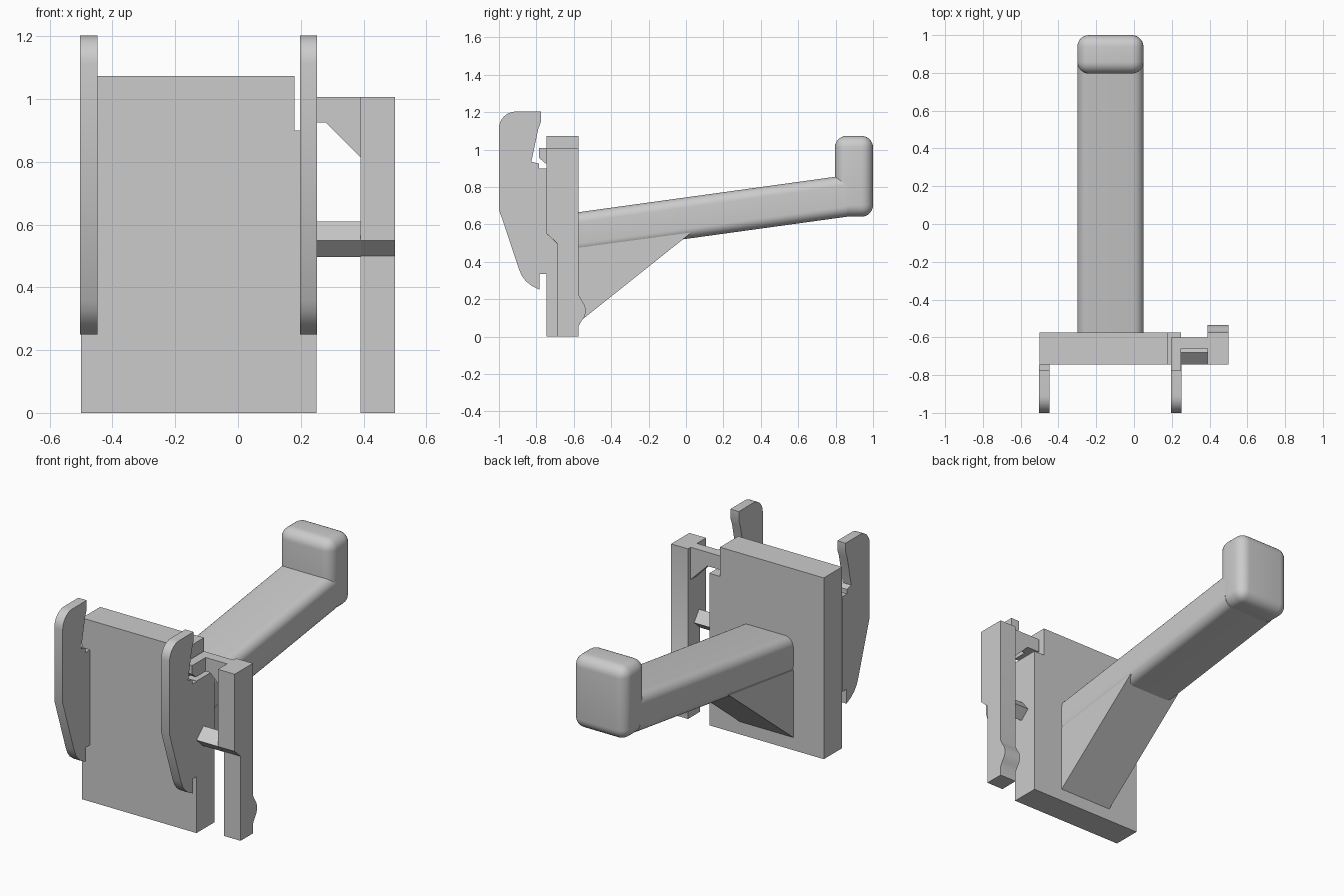
import bpy, bmesh, math
from mathutils import Vector

if "Cube" in bpy.data.objects:
    bpy.data.objects.remove(bpy.data.objects["Cube"])

grey = bpy.data.materials.new("plain grey")
grey.diffuse_color = (0.6, 0.6, 0.6, 1)
grey.use_nodes = True
grey.node_tree.nodes["Principled BSDF"].inputs["Base Color"].default_value = grey.diffuse_color


def finish(name, bm):
    bmesh.ops.recalc_face_normals(bm, faces=bm.faces)
    me = bpy.data.meshes.new(name)
    bm.to_mesh(me)
    bm.free()
    me.materials.append(grey)
    ob = bpy.data.objects.new(name, me)
    bpy.context.collection.objects.link(ob)
    bpy.ops.object.select_all(action='DESELECT')
    ob.select_set(True)
    bpy.context.view_layer.objects.active = ob
    bpy.ops.object.shade_smooth_by_angle(angle=math.radians(30))
    return ob


def prism(name, profile, start, sweep):
    """Sweep a closed profile; start maps a 2D point to 3D."""
    bm = bmesh.new()
    face = bm.faces.new([bm.verts.new(start(a, b)) for a, b in profile])
    ext = bmesh.ops.extrude_face_region(bm, geom=[face])
    moved = [v for v in ext["geom"] if isinstance(v, bmesh.types.BMVert)]
    bmesh.ops.translate(bm, verts=moved, vec=Vector(sweep))
    return finish(name, bm)


def side_prism(name, profile, x0, x1):
    return prism(name, profile, lambda y, z: (x0, y, z), (x1 - x0, 0, 0))


def front_prism(name, profile, y0, y1):
    return prism(name, profile, lambda x, z: (x, y0, z), (0, y1 - y0, 0))


def arc(cx, cy, r, a0, a1, n=8):
    return [(cx + r * math.cos(math.radians(a0 + (a1 - a0) * i / n)),
             cy + r * math.sin(math.radians(a0 + (a1 - a0) * i / n)))
            for i in range(n + 1)]


# Back plate with a notch in its upper corner
front_prism("back_plate", [(-0.5, 0), (0.25, 0), (0.25, 0.9), (0.18, 0.9),
                           (0.18, 1.073), (-0.5, 1.073)], -0.745, -0.575)

# Pair of rail hooks
hook = ([(-1, 0.68)] + arc(-0.91, 1.113, 0.09, 180, 90)
        + [(-0.775, 1.203), (-0.775, 1.15), (-0.79, 1.11), (-0.827, 0.935),
           (-0.787, 0.925), (-0.787, 0.898), (-0.745, 0.898),
           (-0.745, 0.335), (-0.783, 0.335), (-0.783, 0.25), (-0.823, 0.27),
           (-0.855, 0.295), (-0.878, 0.325), (-0.893, 0.36)])
for name, x in (("left_hook", -0.503), ("right_hook", 0.197)):
    side_prism(name, hook, x, x + 0.055)

# Latch bar with thumb bump
side_prism("latch_bar", [(-0.69, 0), (-0.69, 0.5), (-0.745, 0.55),
                         (-0.745, 1.007), (-0.575, 1.007), (-0.575, 0.225),
                         (-0.558, 0.195), (-0.54, 0.165), (-0.536, 0.14),
                         (-0.54, 0.11), (-0.558, 0.085), (-0.575, 0.055),
                         (-0.575, 0)], 0.39, 0.5)

# Bridge and locking tooth
front_prism("latch_bridge", [(0.197, 0.925), (0.28, 0.925), (0.39, 0.815),
                             (0.39, 1.007), (0.197, 1.007)], -0.66, -0.6)
side_prism("latch_tooth", [(-0.66, 0.925), (-0.75, 0.925), (-0.785, 0.955),
                           (-0.785, 1.007), (-0.66, 1.007)], 0.197, 0.25)

# Slanted pivot tab between plate and latch
side_prism("pivot_tab", [(-0.745, 0.55), (-0.69, 0.497), (-0.632, 0.548),
                         (-0.68, 0.61)], 0.25, 0.39)

# Sloped arm with rounded long edges
r, x0, x1, z0, z1 = 0.055, -0.3, 0.05, 0.443, 0.665
section = (arc(x1 - r, z1 - r, r, 90, 0) + arc(x1 - r, z0 + r, r, 0, -90)
           + arc(x0 + r, z0 + r, r, 270, 180) + arc(x0 + r, z1 - r, r, 180, 90))
prism("arm", section, lambda x, z: (x, -0.575, z), (0, 1.435, 0.198))

# Wedge gusset under the arm
side_prism("gusset", [(-0.575, 0.075), (0.03, 0.557), (-0.575, 0.475)], x0, x1)

# Rounded end stop
bm = bmesh.new()
bmesh.ops.create_cube(bm, size=1)
for v in bm.verts:
    v.co = (-0.125 + v.co.x * 0.35, 0.898 + v.co.y * 0.204, 0.857 + v.co.z * 0.432)
bmesh.ops.bevel(bm, geom=bm.edges[:], offset=0.062, segments=7, profile=0.5,
                affect='EDGES')
finish("end_stop", bm)
